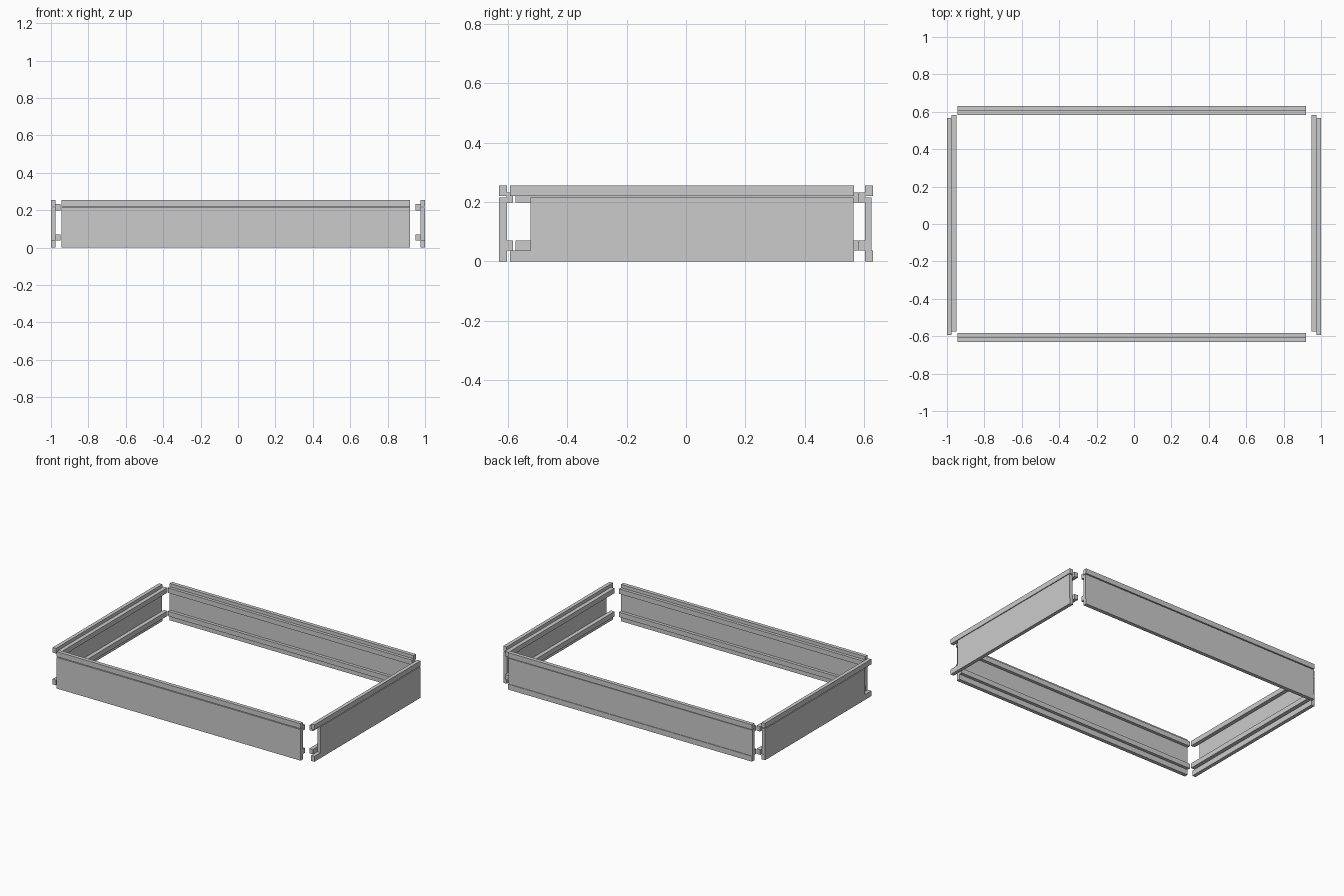
import bpy

if "Cube" in bpy.data.objects:
    bpy.data.objects.remove(bpy.data.objects["Cube"])


def box(name, x, y, z):
    """Axis-aligned box from (min, max) ranges."""
    bpy.ops.mesh.primitive_cube_add(size=1)
    ob = bpy.context.object
    ob.name = name
    for v in ob.data.vertices:
        v.co = [r[0] if c < 0 else r[1] for c, r in zip(v.co, (x, y, z))]
    return ob


# Heights shared by all four rails
EDGES = {"top": (0.22, 0.255), "bottom": (0.0, 0.037)}
LIPS = {"top": (0.198, 0.232), "bottom": (0.037, 0.071)}


def span(side, a, b):
    """Range a..b on the positive or negative side of an axis."""
    return tuple(sorted((side * a, side * b)))


# Long rails: front and back
LONG = (-0.945, 0.92)
for name, s in (("front", -1), ("back", 1)):
    # outer panel
    web_out = 0.63 if s < 0 else 0.626
    web_low = 0.0 if s < 0 else 0.037
    box(name + "_panel", LONG, span(s, 0.604, web_out), (web_low, 0.215))
    for level in EDGES:
        # edge strips and inner lips
        box(f"{name}_{level}_edge", LONG, span(s, 0.604, 0.63), EDGES[level])
        box(f"{name}_{level}_lip", LONG, span(s, 0.583, 0.605), LIPS[level])

# Short rails: left and right
for name, s in (("left", -1), ("right", 1)):
    # outer panel
    box(name + "_panel", span(s, 0.975, 1.0), (-0.525, 0.564), (0.0, 0.215))
    for level in EDGES:
        # edge strips and inner lips, staggered lengthwise
        box(f"{name}_{level}_edge", span(s, 0.975, 1.0), (-0.594, 0.566), EDGES[level])
        box(f"{name}_{level}_lip", span(s, 0.948, 0.975), (-0.574, 0.583), LIPS[level])
